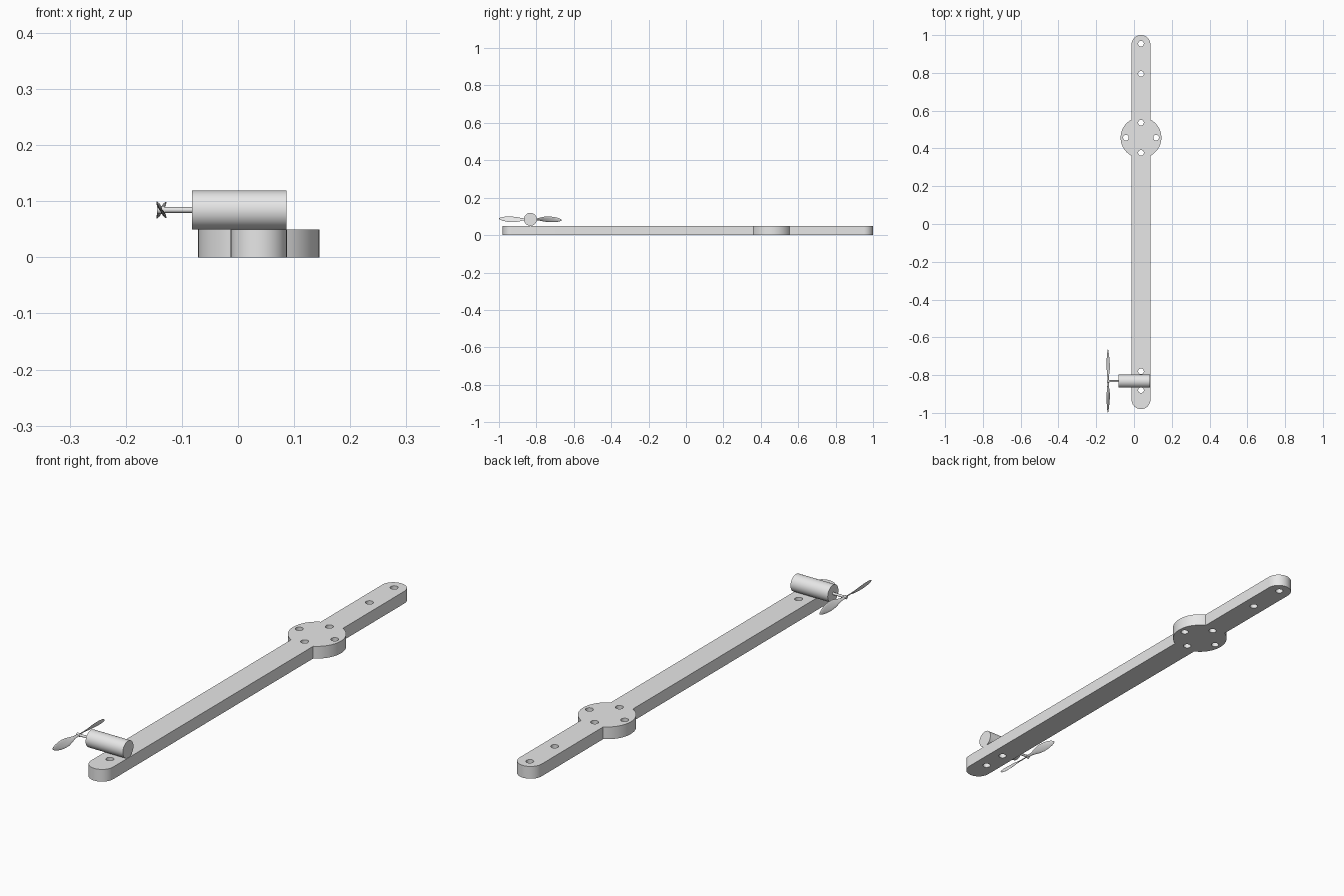
import bpy, bmesh
from math import sin, cos, pi, radians, asin, sqrt
from mathutils import Vector, Matrix

cube = bpy.data.objects.get("Cube")
if cube:
    bpy.data.objects.remove(cube, do_unlink=True)

grey = bpy.data.materials.new("light_grey")
grey.use_nodes = True
grey.diffuse_color = (0.8, 0.8, 0.8, 1)
grey.node_tree.nodes["Principled BSDF"].inputs["Base Color"].default_value = (0.8, 0.8, 0.8, 1)


def finish(obj):
    """Weld, orient, colour and smooth one part."""
    bm = bmesh.new()
    bm.from_mesh(obj.data)
    bmesh.ops.remove_doubles(bm, verts=bm.verts, dist=1e-5)
    bmesh.ops.recalc_face_normals(bm, faces=bm.faces)
    bm.to_mesh(obj.data)
    bm.free()
    obj.data.materials.clear()
    obj.data.materials.append(grey)
    bpy.ops.object.select_all(action="DESELECT")
    obj.select_set(True)
    bpy.context.view_layer.objects.active = obj
    bpy.ops.object.shade_smooth_by_angle(angle=radians(30))


def new_object(name, data):
    obj = bpy.data.objects.new(name, data)
    bpy.context.collection.objects.link(obj)
    return obj


def arc(cx, cy, r, start, end, n):
    steps = [start + (end - start) * i / n for i in range(n + 1)]
    return [(cx + r * cos(a), cy + r * sin(a)) for a in steps]


def x_cylinder(name, x0, x1, y, z, r, sides):
    bm = bmesh.new()
    place = Matrix.Translation(((x0 + x1) / 2, y, z)) @ Matrix.Rotation(pi / 2, 4, "Y")
    bmesh.ops.create_cone(bm, cap_ends=True, segments=sides, radius1=r, radius2=r,
                          depth=x1 - x0, matrix=place)
    mesh = bpy.data.meshes.new(name)
    bm.to_mesh(mesh)
    bm.free()
    finish(new_object(name, mesh))


# Arm plate: rounded bar with a round mount and screw holes
AX, HALF, DISC_Y, DISC_R, THICK = 0.037, 0.05, 0.457, 0.108, 0.05
join = asin(HALF / DISC_R)
outline = (arc(AX, 1 - HALF, HALF, 0, pi, 24)
           + arc(AX, DISC_Y, DISC_R, pi / 2 + join, 1.5 * pi - join, 24)
           + arc(AX, HALF - 0.98, HALF, pi, 2 * pi, 24)
           + arc(AX, DISC_Y, DISC_R, join - pi / 2, pi / 2 - join, 24))
holes = [(AX, y) for y in (0.955, 0.795, -0.78, -0.88)]
holes += [(AX + 0.08 * cos(a), DISC_Y + 0.08 * sin(a)) for a in (0, pi / 2, pi, 1.5 * pi)]

curve = bpy.data.curves.new("arm_plate", "CURVE")
curve.dimensions = "2D"
curve.fill_mode = "BOTH"
curve.extrude = THICK / 2
for loop in [outline] + [arc(x, y, 0.015, 0, 2 * pi, 24)[:-1] for x, y in holes]:
    spline = curve.splines.new("POLY")
    spline.points.add(len(loop) - 1)
    for point, (x, y) in zip(spline.points, loop):
        point.co = (x, y, 0, 1)
    spline.use_cyclic_u = True
arm = new_object("arm_plate", curve)
bpy.ops.object.select_all(action="DESELECT")
arm.select_set(True)
bpy.context.view_layer.objects.active = arm
bpy.ops.object.convert(target="MESH")
arm = bpy.context.view_layer.objects.active
arm.data.transform(Matrix.Translation((0, 0, THICK / 2)))
finish(arm)

# Motor, shaft and propeller hub
MY, MZ, PX = -0.832, 0.0845, -0.137
x_cylinder("motor_body", -0.082, 0.086, MY, MZ, 0.0345, 48)
x_cylinder("motor_shaft", -0.14, -0.08, MY, MZ, 0.005, 20)
x_cylinder("propeller_hub", -0.144, -0.13, MY, MZ, 0.007, 20)

# Propeller blades: stations of radius, chord, lean in degrees, chord offset
STATIONS = [(0.0, 0.010, 55, 0), (0.03, 0.012, 50, 0), (0.05, 0.022, 42, -0.001),
            (0.075, 0.032, 34, -0.001), (0.1, 0.034, 30, 0), (0.125, 0.031, 25, 0.001),
            (0.15, 0.021, 19, 0.003), (0.162, 0.011, 15, 0.004), (0.168, 0.002, 12, 0.005)]
SIDES = 12


def blade(name, turn):
    bm = bmesh.new()
    rings = []
    for r, chord, lean, offset in STATIONS:
        t = radians(lean)
        along, across = Vector((-sin(t), 0, cos(t))), Vector((cos(t), 0, sin(t)))
        ring = []
        for i in range(SIDES):
            a = 2 * pi * i / SIDES
            p = along * (offset + chord / 2 * cos(a)) + across * (min(0.0022, chord / 4) * sin(a))
            ring.append(bm.verts.new(p + Vector((0, -r, 0))))
        rings.append(ring)
    for low, high in zip(rings, rings[1:]):
        for i in range(SIDES):
            j = (i + 1) % SIDES
            bm.faces.new((low[i], low[j], high[j], high[i]))
    bm.faces.new(rings[0])
    bm.faces.new(rings[-1])
    bm.transform(Matrix.Translation((PX, MY, MZ)) @ Matrix.Rotation(turn, 4, "X"))
    mesh = bpy.data.meshes.new(name)
    bm.to_mesh(mesh)
    bm.free()
    finish(new_object(name, mesh))


blade("front_blade", 0)
blade("back_blade", pi)
